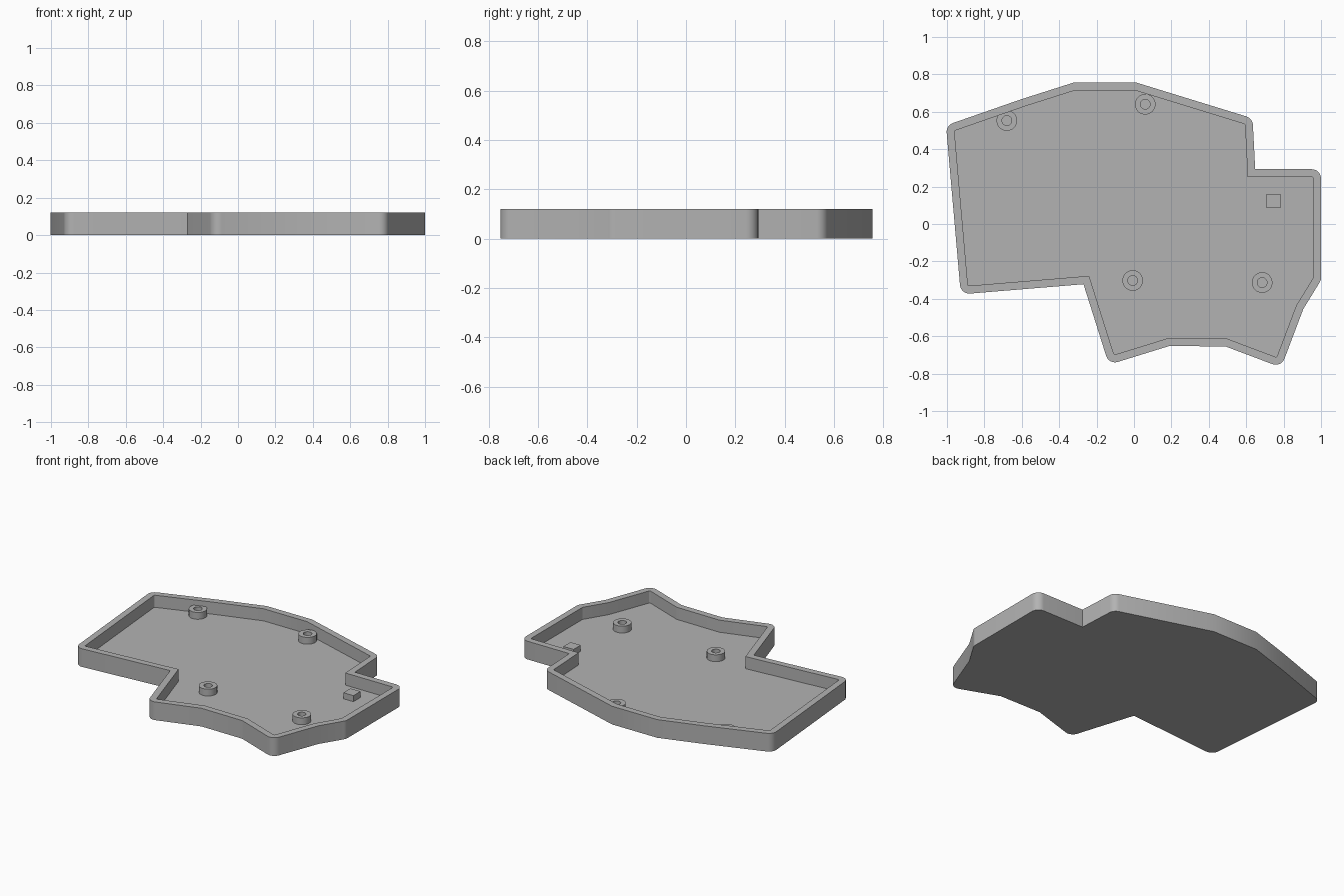
import bpy
import bmesh
import math
from mathutils import Vector

cube = bpy.data.objects.get("Cube")
if cube:
    bpy.data.objects.remove(cube, do_unlink=True)

HEIGHT, FLOOR, WALL, RADIUS = 0.12, 0.04, 0.042, 0.05

grey = bpy.data.materials.new("plain grey")
grey.use_nodes = True
colour = (0.45, 0.45, 0.45, 1)
grey.diffuse_color = colour
grey.node_tree.nodes["Principled BSDF"].inputs["Base Color"].default_value = colour

# Case outline, counter-clockwise, with sharp corners
OUTLINE = [Vector(p) for p in (
    (-0.32, 0.757), (-0.60, 0.668), (-1.005, 0.527), (-0.926, -0.376),
    (-0.27, -0.322), (-0.134, -0.752), (0.19, -0.652), (0.49, -0.655),
    (0.787, -0.767), (0.905, -0.455), (1.0, -0.30), (1.0, 0.293),
    (0.648, 0.293), (0.634, 0.565), (0.01, 0.757))]


def inset_outline(inset, steps=8):
    """Outline moved inwards, with convex corners rounded and others mitred."""
    points = []
    for i, corner in enumerate(OUTLINE):
        d1 = (corner - OUTLINE[i - 1]).normalized()
        d2 = (OUTLINE[(i + 1) % len(OUTLINE)] - corner).normalized()
        n1, n2 = Vector((-d1.y, d1.x)), Vector((-d2.y, d2.x))
        miter = (n1 + n2) / (1 + n1.dot(n2))
        turn = math.atan2(d1.cross(d2), d1.dot(d2))
        if turn < math.radians(25):
            points.append(corner + miter * inset)
            continue
        centre = corner + miter * RADIUS
        start = math.atan2(-n1.y, -n1.x)
        for k in range(steps + 1):
            a = start + turn * k / steps
            points.append(centre + (RADIUS - inset) * Vector((math.cos(a), math.sin(a))))
    return points


def finish(name, bm):
    bmesh.ops.recalc_face_normals(bm, faces=bm.faces)
    mesh = bpy.data.meshes.new(name)
    bm.to_mesh(mesh)
    bm.free()
    mesh.materials.append(grey)
    obj = bpy.data.objects.new(name, mesh)
    bpy.context.collection.objects.link(obj)
    bpy.ops.object.select_all(action='DESELECT')
    obj.select_set(True)
    bpy.context.view_layer.objects.active = obj
    bpy.ops.object.shade_smooth_by_angle(angle=math.radians(20))
    return obj


def loft(name, rings):
    """Skin a closed solid through (points, z) rings and cap both ends."""
    bm = bmesh.new()
    loops = [[bm.verts.new((p.x, p.y, z)) for p in pts] for pts, z in rings]
    for a, b in zip(loops, loops[1:]):
        for i in range(len(a)):
            bm.faces.new((a[i - 1], a[i], b[i], b[i - 1]))
    bm.faces.new(loops[0])
    bm.faces.new(loops[-1])
    return finish(name, bm)


def circle(x, y, radius, count=40):
    return [Vector((x + radius * math.cos(math.tau * k / count),
                    y + radius * math.sin(math.tau * k / count))) for k in range(count)]


# Open tray: outer wall, rim, inner wall and floor
outer, inner = inset_outline(0), inset_outline(WALL)
loft("case_tray", [(outer, 0), (outer, HEIGHT), (inner, HEIGHT), (inner, FLOOR)])

# Hollow screw posts standing on the floor
POSTS = {"back_right": (-0.68, 0.553), "back_left": (0.06, 0.64),
         "front_right": (-0.007, -0.302), "front_left": (0.685, -0.313)}
POST_TOP = FLOOR + 0.045
for place, (x, y) in POSTS.items():
    wall, hole = circle(x, y, 0.055), circle(x, y, 0.026)
    loft("screw_post_" + place,
         [(wall, FLOOR - 0.01), (wall, POST_TOP), (hole, POST_TOP), (hole, FLOOR + 0.001)])

# Small square support block
block = [Vector((0.746 + sx * 0.037, 0.123 + sy * 0.037))
         for sx, sy in ((-1, -1), (1, -1), (1, 1), (-1, 1))]
loft("support_block", [(block, FLOOR - 0.01), (block, FLOOR + 0.04)])
